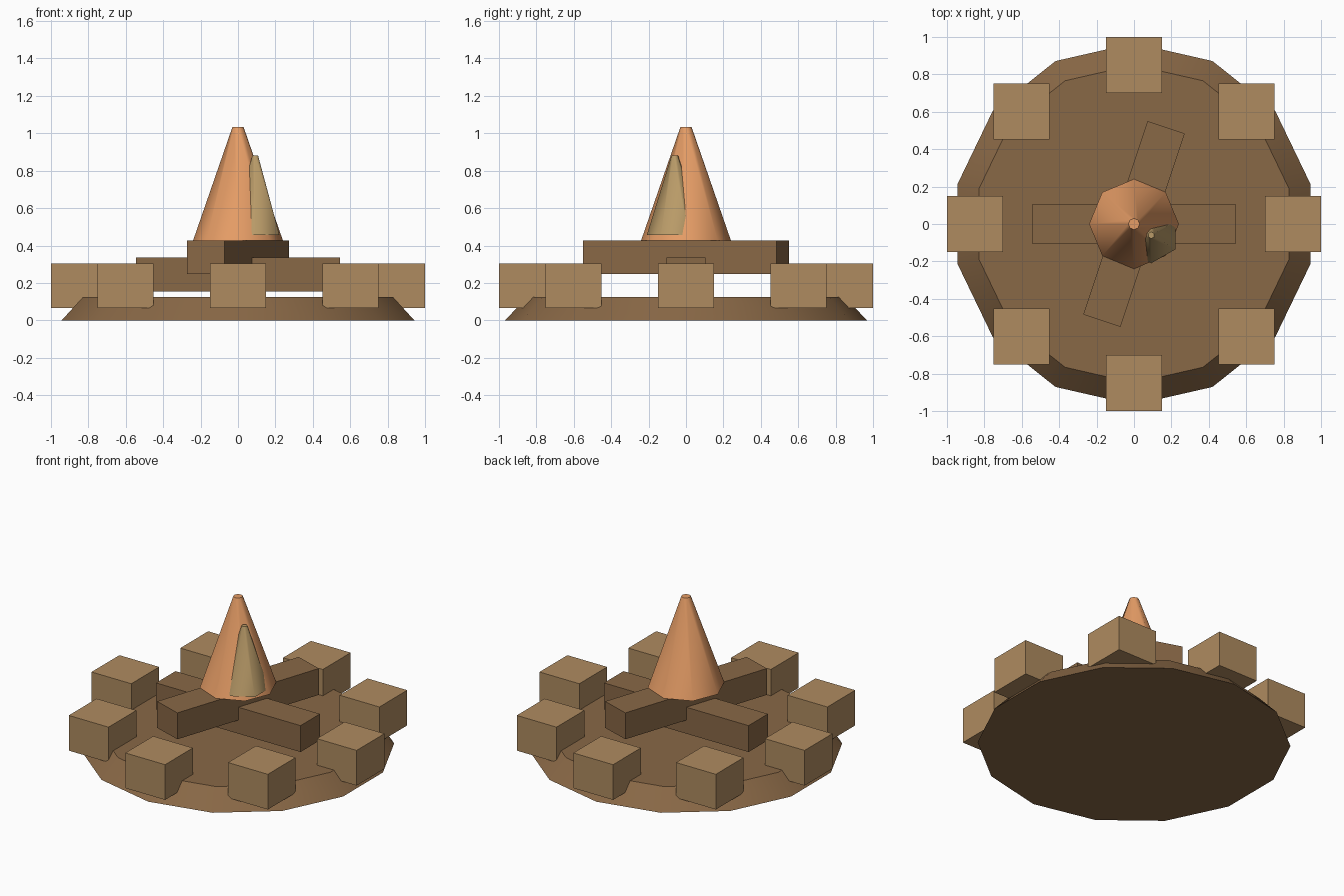
import bpy, bmesh
from math import sin, cos, pi, radians
from mathutils import Matrix

if "Cube" in bpy.data.objects:
    bpy.data.objects.remove(bpy.data.objects["Cube"])


def material(name, rgb):
    m = bpy.data.materials.new(name)
    m.diffuse_color = (*rgb, 1)
    m.use_nodes = True
    m.node_tree.nodes["Principled BSDF"].inputs["Base Color"].default_value = m.diffuse_color
    return m


EARTH = material("earth", (0.25, 0.138, 0.061))
WOOD = material("wood", (0.25, 0.138, 0.061))
STONE = material("stone", (0.43, 0.26, 0.117))
FLAME = material("flame", (0.79, 0.337, 0.133))
PALE = material("pale_flame", (0.49, 0.33, 0.14))


def finish(name, bm, mat, smooth_angle=None):
    bmesh.ops.recalc_face_normals(bm, faces=bm.faces)
    me = bpy.data.meshes.new(name)
    bm.to_mesh(me)
    bm.free()
    me.materials.append(mat)
    ob = bpy.data.objects.new(name, me)
    bpy.context.collection.objects.link(ob)
    if smooth_angle:
        bpy.ops.object.select_all(action='DESELECT')
        ob.select_set(True)
        bpy.context.view_layer.objects.active = ob
        bpy.ops.object.shade_smooth_by_angle(angle=radians(smooth_angle))
    return ob


def frustum(name, sides, r0, r1, z0, z1, mat, angle, x=0, y=0):
    # Capped tapered prism with one corner pointing to +y
    bm = bmesh.new()
    rings = []
    for r, z in ((r0, z0), (r1, z1)):
        rings.append([bm.verts.new((x + r * sin(2 * pi * i / sides),
                                    y + r * cos(2 * pi * i / sides), z))
                      for i in range(sides)])
    low, top = rings
    for i in range(sides):
        j = (i + 1) % sides
        bm.faces.new((low[i], low[j], top[j], top[i]))
    bm.faces.new(low)
    bm.faces.new(top)
    return finish(name, bm, mat, angle)


def box(name, size, loc, mat, turn=0):
    bm = bmesh.new()
    bmesh.ops.create_cube(bm, size=1, matrix=Matrix.Translation(loc)
                          @ Matrix.Rotation(turn, 4, 'Z')
                          @ Matrix.Diagonal((*size, 1)))
    return finish(name, bm, mat)


# Earth mound
frustum("mound", 14, 0.967, 0.85, 0, 0.125, EARTH, 30)

# Ring of stones, all square to the axes
for i in range(8):
    a = i * pi / 4
    box(f"stone_{i + 1}", (0.3, 0.3, 0.24),
        (0.85 * cos(a), 0.85 * sin(a), 0.185), STONE)

# Crossed logs
box("lower_log", (1.09, 0.21, 0.18), (0, 0, 0.245), WOOD)
box("upper_log", (1.09, 0.21, 0.18), (0, 0, 0.337), WOOD, 1.25)

# Main flame and the small flame poking out of its front right
frustum("main_flame", 8, 0.24, 0.03, 0.427, 1.033, FLAME, 50)
frustum("small_flame", 6, 0.15, 0.018, 0.455, 0.88, PALE, 60, 0.092, -0.06)
